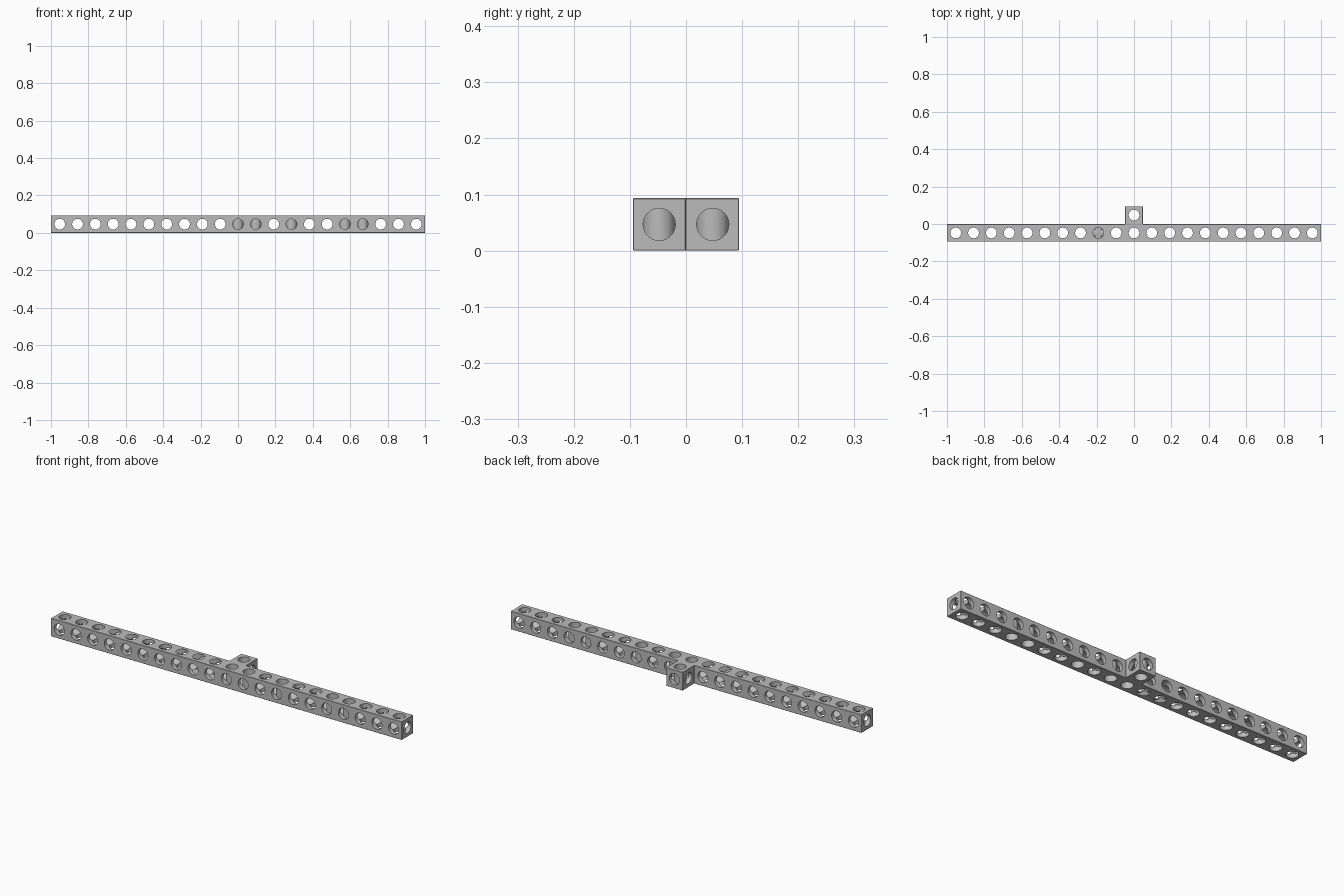
import bpy, bmesh, math
from mathutils import Matrix, Vector

cube = bpy.data.objects.get("Cube")
if cube:
    bpy.data.objects.remove(cube, do_unlink=True)

COUNT = 21                      # holes along the beam
WIDTH = 0.0936                  # square section
PITCH = (2 - WIDTH) / (COUNT - 1)
RADIUS = 0.0287
BACK = (PITCH + WIDTH) / 2      # rear face of the stub
MID = WIDTH / 2                 # height of the hole axes
ROW_Y = -PITCH / 2              # beam axis
STUB_Y = PITCH / 2              # stub axis

grey = bpy.data.materials.new("grey metal")
grey.use_nodes = True
colour = (0.5, 0.5, 0.5, 1)
grey.diffuse_color = colour
grey.node_tree.nodes["Principled BSDF"].inputs["Base Color"].default_value = colour


def make_object(name, bm):
    bmesh.ops.recalc_face_normals(bm, faces=bm.faces)
    mesh = bpy.data.meshes.new(name)
    bm.to_mesh(mesh)
    bm.free()
    mesh.materials.append(grey)
    obj = bpy.data.objects.new(name, mesh)
    bpy.context.collection.objects.link(obj)
    return obj


def hole_cutter(name, axis, centres, depth):
    """Parallel cylinders along one axis."""
    bm = bmesh.new()
    turn = Vector((0, 0, 1)).rotation_difference(Vector(axis)).to_matrix().to_4x4()
    for centre in centres:
        bmesh.ops.create_cone(bm, cap_ends=True, segments=40, radius1=RADIUS,
                              radius2=RADIUS, depth=depth,
                              matrix=Matrix.Translation(centre) @ turn)
    obj = make_object(name, bm)
    obj.hide_render = True
    return obj


# T-shaped body: long beam with a one-hole stub behind its middle
inner = ROW_Y + WIDTH / 2
outline = [(-1, -BACK), (1, -BACK), (1, inner), (MID, inner),
           (MID, BACK), (-MID, BACK), (-MID, inner), (-1, inner)]
bm = bmesh.new()
base = bm.faces.new([bm.verts.new((x, y, 0)) for x, y in outline])
top = bmesh.ops.extrude_face_region(bm, geom=[base])["geom"]
bmesh.ops.translate(bm, vec=(0, 0, WIDTH),
                    verts=[v for v in top if isinstance(v, bmesh.types.BMVert)])
bmesh.ops.recalc_face_normals(bm, faces=bm.faces)
bmesh.ops.bevel(bm, geom=bm.edges[:], offset=0.0012, segments=1, affect='EDGES')
body = make_object("perforated_beam", bm)

# Holes along the length, front to back and top to bottom
columns = [(i - (COUNT - 1) / 2) * PITCH for i in range(COUNT)]
row = [(x, ROW_Y, MID) for x in columns]
stub = (0, STUB_Y, MID)
cutters = [
    hole_cutter("length_holes", (1, 0, 0), [(0, ROW_Y, MID), stub], 2.2),
    hole_cutter("cross_holes", (0, 1, 0), [(x, 0, MID) for x in columns], 0.4),
    hole_cutter("vertical_holes", (0, 0, 1), row + [stub], 0.4),
]
for cutter in cutters:
    cut = body.modifiers.new(cutter.name, 'BOOLEAN')
    cut.operation = 'DIFFERENCE'
    cut.solver = 'EXACT'
    cut.object = cutter

# Bake the cuts, then drop the cutters
bpy.context.view_layer.update()
result = bpy.data.meshes.new_from_object(
    body.evaluated_get(bpy.context.evaluated_depsgraph_get()))
body.modifiers.clear()
body.data = result
for cutter in cutters:
    bpy.data.objects.remove(cutter, do_unlink=True)

# Smooth hole walls with crisp rims
for obj in bpy.context.selected_objects:
    obj.select_set(False)
body.select_set(True)
bpy.context.view_layer.objects.active = body
bpy.ops.object.shade_smooth_by_angle(angle=math.radians(30))
